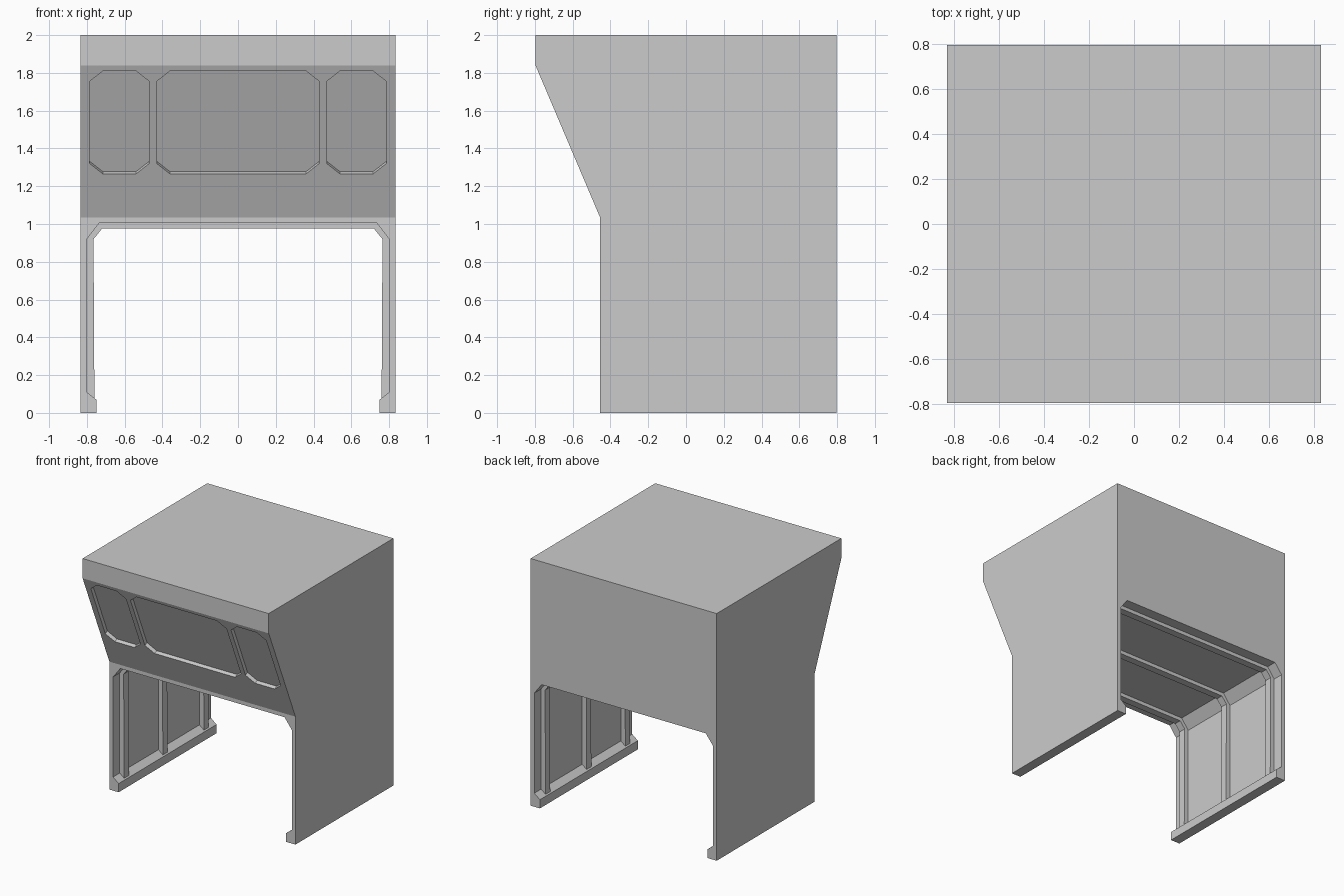
import bpy
import bmesh
from mathutils import Vector

cube = bpy.data.objects.get("Cube")
if cube:
    bpy.data.objects.remove(cube, do_unlink=True)

# Single grey material
grey = bpy.data.materials.new("plain grey")
grey.use_nodes = True
grey.diffuse_color = (0.6, 0.6, 0.6, 1)
grey.node_tree.nodes["Principled BSDF"].inputs["Base Color"].default_value = (0.6, 0.6, 0.6, 1)

HALF_W = 0.833
FRONT, BACK, WALL = -0.797, 0.797, -0.455
SLOPE_TOP, SLOPE_LOW = 1.84, 1.035


def prism(name, points, start, end, place):
    """Sweep a flat outline from start to end; place maps (a, b, depth) to 3D."""
    bm = bmesh.new()
    rings = [[bm.verts.new(place(a, b, t)) for a, b in points] for t in (start, end)]
    n = len(points)
    for ring in rings:
        bm.faces.new(ring)
    for i in range(n):
        j = (i + 1) % n
        bm.faces.new((rings[0][i], rings[0][j], rings[1][j], rings[1][i]))
    bmesh.ops.recalc_face_normals(bm, faces=bm.faces)
    mesh = bpy.data.meshes.new(name)
    bm.to_mesh(mesh)
    bm.free()
    mesh.materials.append(grey)
    obj = bpy.data.objects.new(name, mesh)
    bpy.context.collection.objects.link(obj)
    return obj


def along_x(y, z, t):
    return (t, y, z)


def along_y(x, z, t):
    return (x, t, z)


def along_slope(x, z, t):
    """Depth measured outward from the slanted front panel."""
    rise, run = SLOPE_TOP - SLOPE_LOW, WALL - FRONT
    normal = Vector((0, -rise, -run)).normalized()
    return Vector((x, FRONT + (SLOPE_TOP - z) * run / rise, z)) + normal * t


def mirrored(half):
    return half + [(-x, z) for x, z in reversed(half)]


def octagon(x0, x1, z0, z1, cx=0.07, cz=0.055):
    return [(x0 + cx, z0), (x1 - cx, z0), (x1, z0 + cz), (x1, z1 - cz),
            (x1 - cx, z1), (x0 + cx, z1), (x0, z1 - cz), (x0, z0 + cz)]


# Main block with the overhanging front
body = prism("body", [(FRONT, 2), (FRONT, SLOPE_TOP), (WALL, SLOPE_LOW),
                      (WALL, 0), (BACK, 0), (BACK, 2)], -HALF_W, HALF_W, along_x)

# Passage with low curbs, and three recessed panels
cutters = [prism("passage_cutter", mirrored([(0.75, -0.1), (0.75, 0.07), (0.8, 0.11),
                                             (0.8, 0.92), (0.735, 1.005)]), -1, 1, along_y)]
for x0, x1 in ((-0.785, -0.47), (-0.43, 0.43), (0.47, 0.785)):
    cutters.append(prism("panel_cutter", octagon(x0, x1, 1.265, 1.81), -0.03, 0.1, along_slope))

for cutter in cutters:
    cutter.hide_render = True
    mod = body.modifiers.new("cut", "BOOLEAN")
    mod.operation = "DIFFERENCE"
    mod.solver = "EXACT"
    mod.object = cutter

# Bake the cuts and drop the cutters
bpy.context.view_layer.update()
graph = bpy.context.evaluated_depsgraph_get()
body_mesh = bpy.data.meshes.new_from_object(body.evaluated_get(graph))
body.modifiers.clear()
body.data = body_mesh
for cutter in cutters:
    bpy.data.objects.remove(cutter, do_unlink=True)

# Arched ribs lining the passage
outer = [(0.815, 0.05), (0.815, 0.93), (0.745, 1.02)]
inner = [(0.76, 0.05), (0.765, 0.92), (0.72, 0.975)]
arch = mirrored(outer) + mirrored([(-x, z) for x, z in inner])
for name, y in (("front_rib", -0.34), ("middle_rib", 0.155), ("back_rib", 0.68)):
    prism(name, arch, y - 0.03, y + 0.03, along_y)
